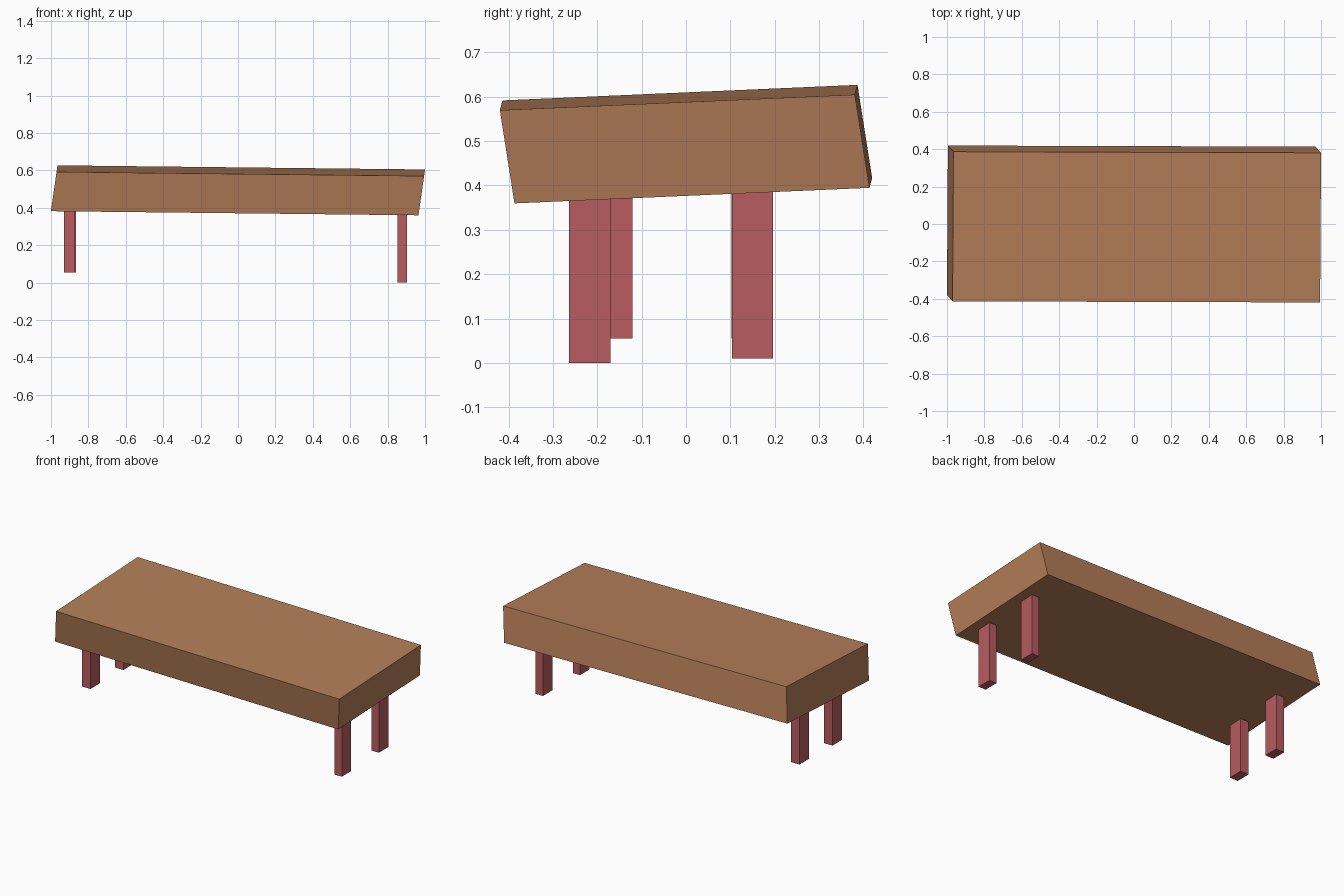
import bpy
import bmesh
from mathutils import Matrix, Vector

if "Cube" in bpy.data.objects:
    bpy.data.objects.remove(bpy.data.objects["Cube"], do_unlink=True)


def make_material(name, color):
    mat = bpy.data.materials.new(name)
    mat.use_nodes = True
    mat.diffuse_color = color
    mat.node_tree.nodes["Principled BSDF"].inputs["Base Color"].default_value = color
    return mat


def make_block(name, center, edges, mat):
    """Box spanned by three edge vectors, which may lean."""
    bm = bmesh.new()
    bmesh.ops.create_cube(bm, size=1)
    spread = Matrix(edges).transposed().to_4x4()
    bmesh.ops.transform(bm, matrix=spread, verts=bm.verts)
    mesh = bpy.data.meshes.new(name)
    bm.to_mesh(mesh)
    bm.free()
    mesh.materials.append(mat)
    obj = bpy.data.objects.new(name, mesh)
    obj.location = center
    bpy.context.collection.objects.link(obj)
    return obj


wood = make_material("brown wood", (0.46, 0.21, 0.10, 1))
red = make_material("muted red", (0.48, 0.107, 0.115, 1))

# Thick, slightly leaning table top
make_block("table_top", (0, 0, 0.493),
           [(1.965, -0.006, -0.022), (0.005, 0.80, 0.035), (0.03, -0.033, 0.21)], wood)

# Upright legs of uneven length, ending inside the top
LEG_TOP = 0.42
legs = {
    "front_left_leg": (0.878, -0.217, 0.0, 0.05),
    "back_left_leg": (0.878, 0.150, 0.01, 0.05),
    "front_right_leg": (-0.901, -0.167, 0.055, 0.057),
    "back_right_leg": (-0.894, 0.149, 0.055, 0.057),
}
for name, (x, y, foot, width) in legs.items():
    make_block(name, (x, y, (foot + LEG_TOP) / 2),
               [(width, 0, 0), (0, 0.093, 0), (0, 0, LEG_TOP - foot)], red)
